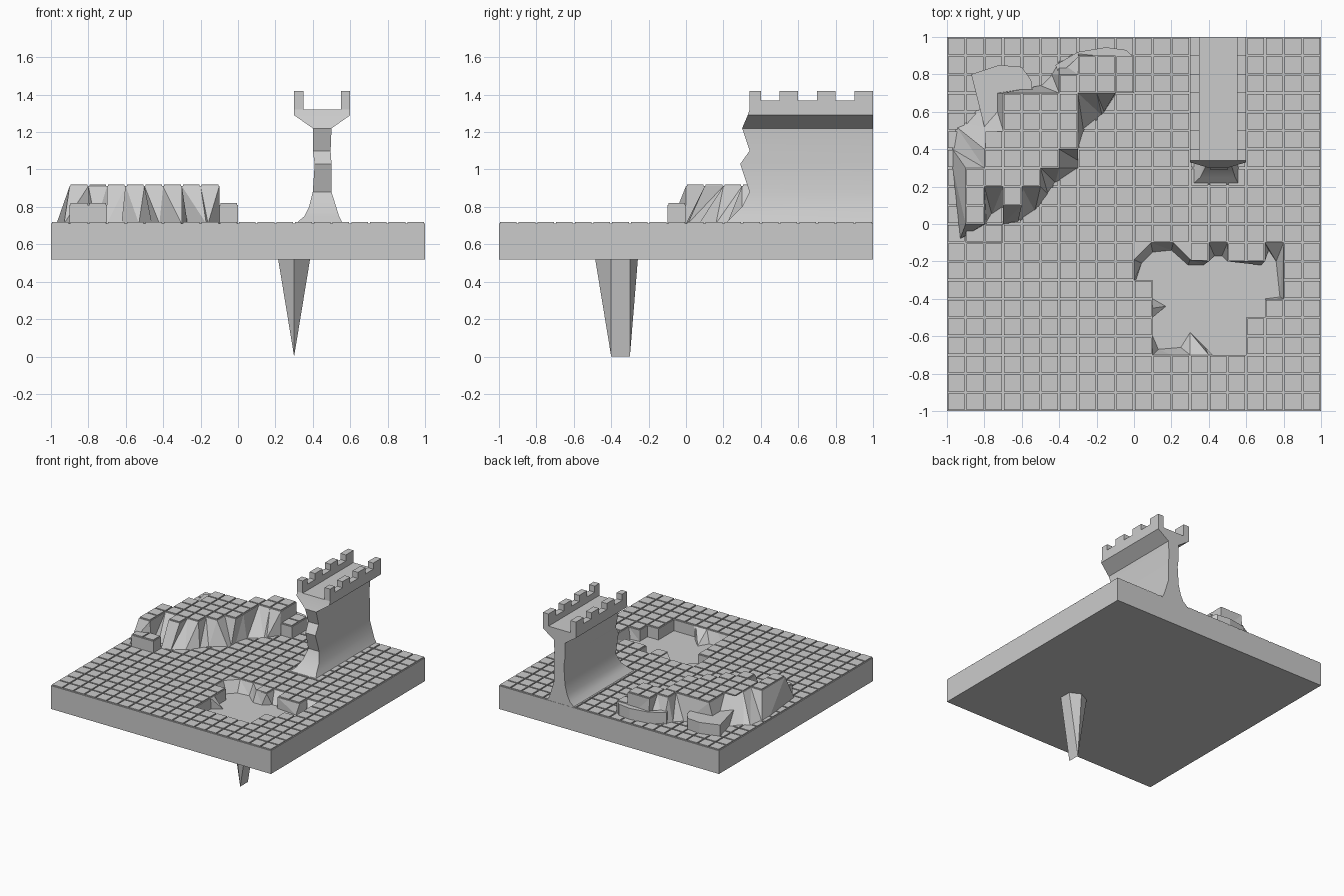
import bpy, bmesh, math
from mathutils import Matrix, Vector

if bpy.data.objects.get("Cube"):
    bpy.data.objects.remove(bpy.data.objects["Cube"])

stone = bpy.data.materials.new("stone_grey")
stone.use_nodes = True
GREY = (0.6, 0.6, 0.6, 1)
stone.diffuse_color = GREY
stone.node_tree.nodes["Principled BSDF"].inputs["Base Color"].default_value = GREY

CELL = 0.1
GROOVE = 0.009
GROUND, STEP, FLOOR, UNDER = 0.72, 0.1, 0.62, 0.52


def finish(bm, name, smooth=False):
    """Turn a bmesh into a named object in the single stone colour."""
    bmesh.ops.recalc_face_normals(bm, faces=bm.faces[:])
    mesh = bpy.data.meshes.new(name)
    bm.to_mesh(mesh)
    bm.free()
    mesh.materials.append(stone)
    obj = bpy.data.objects.new(name, mesh)
    bpy.context.scene.collection.objects.link(obj)
    if smooth:
        bpy.ops.object.select_all(action='DESELECT')
        obj.select_set(True)
        bpy.context.view_layer.objects.active = obj
        bpy.ops.object.shade_smooth_by_angle(angle=math.radians(28))
    return obj


def ring(bm, points, z):
    return [bm.verts.new((x * CELL, y * CELL, z)) for x, y in points]


def bridge(bm, low, high):
    """Join two matching rings with triangles."""
    n = len(low)
    for i in range(n):
        j = (i + 1) % n
        bm.faces.new((low[i], low[j], high[j]))
        bm.faces.new((low[i], high[j], high[i]))


def mound(name, top, foot, z):
    """Flat topped rock with its own foot outline."""
    bm = bmesh.new()
    high = ring(bm, top, z - GROOVE)
    bridge(bm, ring(bm, foot, GROUND - GROOVE), high)
    bm.faces.new(high)
    finish(bm, name)


def add_box(bm, x0, x1, y0, y1, z0, z1):
    size = Vector((x1 - x0, y1 - y0, z1 - z0))
    mid = Vector((x0 + x1, y0 + y1, z0 + z1)) / 2
    bmesh.ops.create_cube(bm, size=1, matrix=Matrix.Translation(mid) @ Matrix.Diagonal(size).to_4x4())


def inside(x, y, poly):
    hit = False
    for (ax, ay), (bx, by) in zip(poly, poly[1:] + poly[:1]):
        if (ay > y) != (by > y) and x < ax + (y - ay) * (bx - ax) / (by - ay):
            hit = not hit
    return hit


def split(rows):
    return [r[:2] for r in rows], [r[2:] for r in rows]


# Outlines in cells: rim x, rim y, foot x, foot y
crag_top, crag_foot = split([
    (-9, 0, -9.3, -.8), (-8, 0, -7.9, 0), (-8, 2, -7.6, .5), (-7, 2, -7, .9),
    (-7, 1, -7, 0), (-6, 1, -6.2, .1), (-6, 2, -5.3, .7), (-5, 2, -4.6, 1.6),
    (-5, 3, -4.2, 2.2), (-4, 3, -3, 3), (-4, 4, -3, 3.4), (-3, 4, -3, 4),
    (-3, 5, -2.7, 5), (-3, 7, -1.7, 5.8), (-2, 7, -1.6, 6), (-1, 7, -1, 6.9),
    (-1, 9, -1, 9), (-3, 9, -3, 9.2), (-3, 8, -4, 8.7), (-4, 8, -4.4, 8),
    (-4, 7, -5, 7.4), (-7, 7, -7.6, 7), (-7, 5, -9, 5.4), (-8, 4, -9.5, 5.2),
    (-8, 3, -9.7, 4), (-9, 3, -9.7, 3)])
pool_rim, pool_foot = split([
    (0, -3, .1, -3), (1, -3, 1, -3), (1, -4, 1, -4), (1, -4.5, 1.7, -4.4),
    (1, -5, 1, -4.9), (1, -6, 1, -6), (1, -7, 1.3, -6.7), (2, -7, 2.5, -6.6),
    (3, -7, 3, -5.8), (4, -7, 3.8, -6.6), (4.2, -7, 4, -7), (6, -7, 6, -7),
    (6, -5, 6, -5), (7, -5, 7, -5), (7, -4, 7, -4), (8, -4, 7.8, -3.9),
    (8, -1, 7.6, -2), (7, -1, 7.2, -1.4), (7, -2, 6.8, -2.2), (5, -2, 5, -2),
    (5, -1, 4.7, -1.7), (4, -1, 4.3, -1.7), (4, -2, 3.7, -2.2), (3, -1.9, 2.9, -2.2),
    (2.1, -1, 2, -1.4), (.9, -1, 1, -1.5), (0, -1.9, .4, -2.1)])

# Ground slab with the sunken pool
bm = bmesh.new()
square = [(-10, -10), (10, -10), (10, 10), (-10, 10)]
base, deck = ring(bm, square, UNDER), ring(bm, square, GROUND - GROOVE)
rim, floor = ring(bm, pool_rim, GROUND - GROOVE), ring(bm, pool_foot, FLOOR)
bm.faces.new(base)
bm.faces.new(floor)
for i in range(4):
    j = (i + 1) % 4
    bm.faces.new((base[i], base[j], deck[j], deck[i]))
bridge(bm, floor, rim)
edges = [bm.edges.get((loop[i - 1], loop[i])) for loop in (deck, rim) for i in range(len(loop))]
bmesh.ops.triangle_fill(bm, use_beauty=True, edges=edges)
finish(bm, "ground_slab")

# Crag and its lower ledges
mound("crag", crag_top, crag_foot, GROUND + 2 * STEP)
ledges = {
    "front_ledge": [(-9, -1), (-7, -1), (-7, 0), (-9, 0)],
    "side_ledge": [(-1, 7), (0, 7), (0, 9), (-1, 9)],
    "back_ledge": [(-4, 8), (-3, 8.9), (0, 8.9), (-.4, 9.3), (-1.5, 9.45), (-3, 9.2), (-4.2, 8.5)],
    "rear_shelf": [(-8, 5.2), (-7, 5), (-6.5, 6.9), (-5.4, 6.9), (-5.5, 7.7), (-6, 8.4), (-7.2, 8.5), (-8.7, 8)],
}
for name, outline in ledges.items():
    mound(name, outline, outline, GROUND + STEP)

# Paving tiles on the ground, crag and square ledges
bm = bmesh.new()
gap = 0.0055
for i in range(-10, 10):
    for j in range(-10, 10):
        x, y = i + 0.5, j + 0.5
        if inside(x, y, pool_rim):
            continue
        level = GROUND
        if inside(x, y, crag_top):
            level += 2 * STEP
        elif inside(x, y, ledges["front_ledge"]) or inside(x, y, ledges["side_ledge"]):
            level += STEP
        add_box(bm, i * CELL + gap, (i + 1) * CELL - gap, j * CELL + gap,
                (j + 1) * CELL - gap, level - GROOVE, level)
finish(bm, "paving_tiles")

# Castle wall: left x, right x, broken front y, height
sections = [
    (.31, .56, .21, .712), (.355, .54, .25, .75), (.38, .525, .3, .8), (.4, .5, .34, .88),
    (.41, .5, .29, 1.03), (.4, .495, .34, 1.1), (.4, .5, .3, 1.22),
    (.3, .6, .33, 1.29), (.3, .6, .34, 1.32)]
bm = bmesh.new()
last = None
for x0, x1, y, z in sections:
    loop = [bm.verts.new(p) for p in ((x0, y, z), (x1, y, z), (x1, 1, z), (x0, 1, z))]
    if last:
        for i in range(4):
            j = (i + 1) % 4
            bm.faces.new((last[i], last[j], loop[j], loop[i]))
    last = loop
bm.faces.new(last)
finish(bm, "castle_wall", smooth=True)

# Parapets with merlons on both sides of the walkway
bm = bmesh.new()
for x in (.3, .55):
    add_box(bm, x, x + .05, .34, 1, 1.32, 1.37)
    for y in (.3, .5, .7, .9):
        add_box(bm, x, x + .05, max(y, .34), y + .1, 1.37, 1.42)
finish(bm, "parapets")

# Spike under the slab, ending in a short edge
bm = bmesh.new()
for x, y in ((2, -4), (2, -3), (3, -2.5), (4, -3), (4, -4), (3, -5)):
    bm.verts.new((x * CELL, y * CELL, FLOOR - 0.01))
for y in (-4, -3):
    bm.verts.new((3 * CELL, y * CELL, 0))
bmesh.ops.convex_hull(bm, input=bm.verts[:])
finish(bm, "under_spike")
